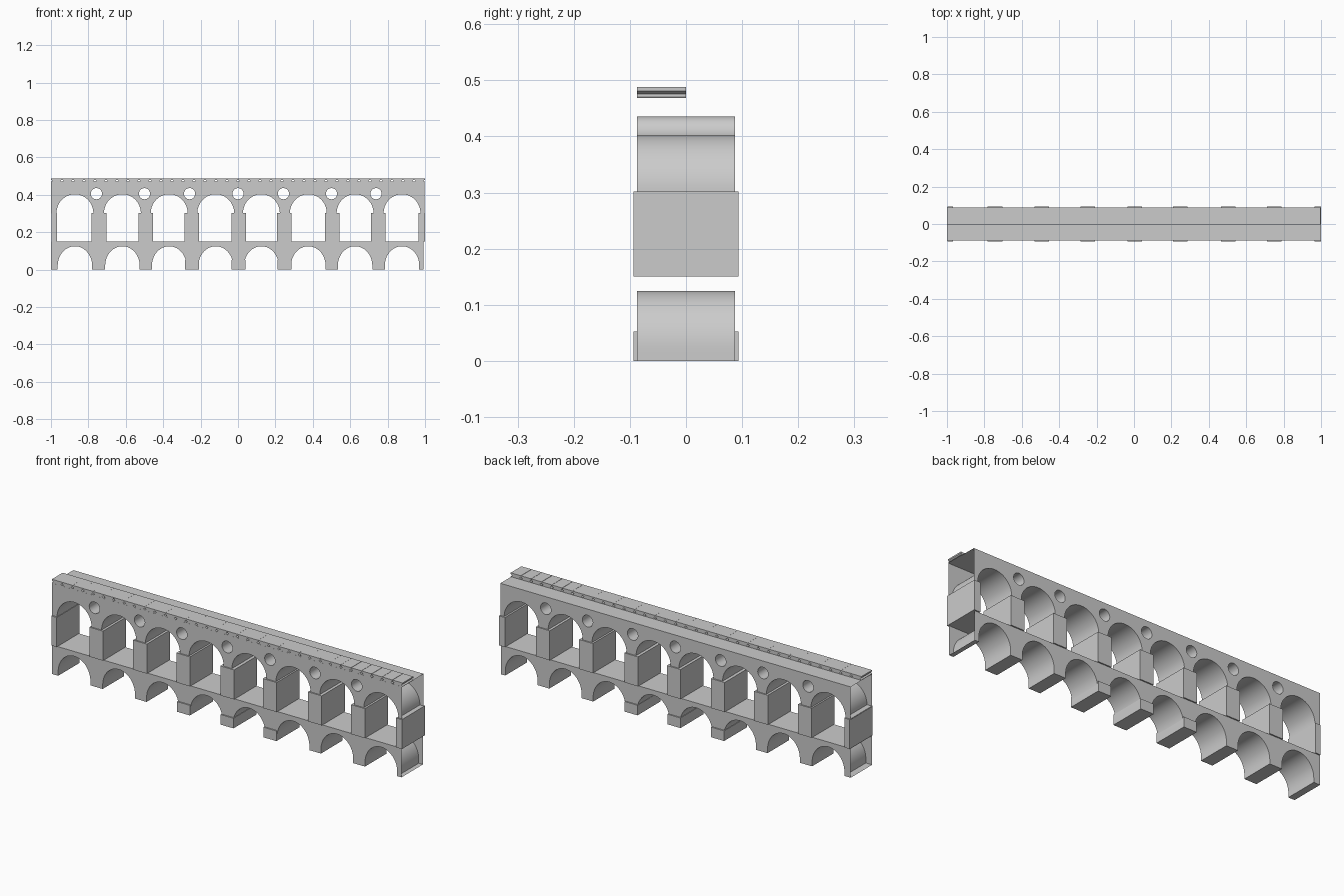
import bpy, bmesh, math
from mathutils import Vector

if "Cube" in bpy.data.objects:
    bpy.data.objects.remove(bpy.data.objects["Cube"])

ARCHES = [-0.872, -0.618, -0.368, -0.119, 0.125, 0.376, 0.626, 0.877]
PIERS = [-0.743, -0.493, -0.247, 0.004, 0.247, 0.504, 0.75]
ROUNDELS = [-0.757, -0.5, -0.259, 0.0, 0.243, 0.5, 0.738]
D = 0.0875   # half depth of the walls
PD = 0.094   # half depth of the piers


def extrude_profile(name, loops, y0, y1, drop=None):
    """Fill x/z loops (first is the outline, others are holes) and extrude along y."""
    cu = bpy.data.curves.new(name + "_curve", 'CURVE')
    cu.dimensions = '2D'
    cu.fill_mode = 'BOTH'
    cu.extrude = (y1 - y0) / 2
    for loop in loops:
        sp = cu.splines.new('POLY')
        sp.points.add(len(loop) - 1)
        for p, (x, z) in zip(sp.points, loop):
            p.co = (x, z, 0, 1)
        sp.use_cyclic_u = True
    tmp = bpy.data.objects.new(name + "_tmp", cu)
    bpy.context.collection.objects.link(tmp)
    dg = bpy.context.evaluated_depsgraph_get()
    me = bpy.data.meshes.new_from_object(tmp.evaluated_get(dg))
    bpy.data.objects.remove(tmp)
    bpy.data.curves.remove(cu)
    bm = bmesh.new()
    bm.from_mesh(me)
    mid = (y0 + y1) / 2
    for v in bm.verts:
        x, z, y = v.co
        v.co = Vector((x, mid - y, z))
    bmesh.ops.remove_doubles(bm, verts=bm.verts, dist=1e-5)
    bmesh.ops.recalc_face_normals(bm, faces=bm.faces)
    if drop:
        gone = [f for f in bm.faces if drop(f)]
        bmesh.ops.delete(bm, geom=gone, context='FACES')
    bm.to_mesh(me)
    bm.free()
    me.shade_smooth()
    me.set_sharp_from_angle(angle=math.radians(30))
    me.name = name
    ob = bpy.data.objects.new(name, me)
    bpy.context.collection.objects.link(ob)
    return ob


def box(name, x0, x1, y, z0, z1):
    bm = bmesh.new()
    bmesh.ops.create_cube(bm, size=1)
    for v in bm.verts:
        v.co = Vector(((x0 + x1) / 2 + v.co.x * (x1 - x0), v.co.y * 2 * y,
                       (z0 + z1) / 2 + v.co.z * (z1 - z0)))
    me = bpy.data.meshes.new(name)
    bm.to_mesh(me)
    bm.free()
    ob = bpy.data.objects.new(name, me)
    bpy.context.collection.objects.link(ob)


def arcade(x0, x1, z0, spring, z1, hw, rise, n=28):
    """Wall outline whose lower edge is a row of round arches."""
    pts = [(x0, z1), (x0, z0)]
    for c in ARCHES:
        if spring > z0:
            pts.append((c - hw, z0))
        for i in range(n + 1):
            a = math.pi * (1 - i / n)
            pts.append((c + hw * math.cos(a), spring + rise * math.sin(a)))
        if spring > z0:
            pts.append((c + hw, z0))
    return pts + [(x1, z0), (x1, z1)]


def end_face(f):
    """The wall shells are open at both ends."""
    return abs(f.normal.x) > 0.99 and abs(f.calc_center_median().x) > 0.98


# Lower arcade with its deck
extrude_profile("lower_arcade", [arcade(-1, 0.993, 0, 0.022, 0.15, 0.092, 0.103)],
                -D, D, end_face)

# Upper arcade with round spandrel openings
holes = [[(x + 0.03 * math.cos(i * math.tau / 24), 0.406 + 0.03 * math.sin(i * math.tau / 24))
          for i in range(24)] for x in ROUNDELS]
extrude_profile("upper_arcade", [arcade(-1, 0.997, 0.30, 0.302, 0.468, 0.0985, 0.101)] + holes,
                -D, D, end_face)

# Square piers between the decks
for x in PIERS:
    box("pier", x - 0.039, x + 0.039, PD, 0.15, 0.302)
box("end_pier", -0.998, -0.968, PD, 0.15, 0.302)
box("end_pier", 0.966, 1.0, PD, 0.15, 0.302)

# Wider footings under the three middle piers
for x in (-0.246, 0.003, 0.248):
    box("footing", x - 0.037, x + 0.037, PD, 0, 0.052)

# Parapet of waisted blocks on the front half of the top
N = 34
pitch = 2 / N
for k in range(N):
    x = -1 + pitch * (k + 0.5)
    h = pitch / 2 - (0.0008 if x > 0.62 else 0.0001)
    side = [(h, 0.4682), (h, 0.470), (h - 0.008, 0.4755), (h, 0.481), (h, 0.488)]
    prof = [(x + a, z) for a, z in side] + [(x - a, z) for a, z in reversed(side)]
    extrude_profile("parapet_block", [prof], -D, 0)
